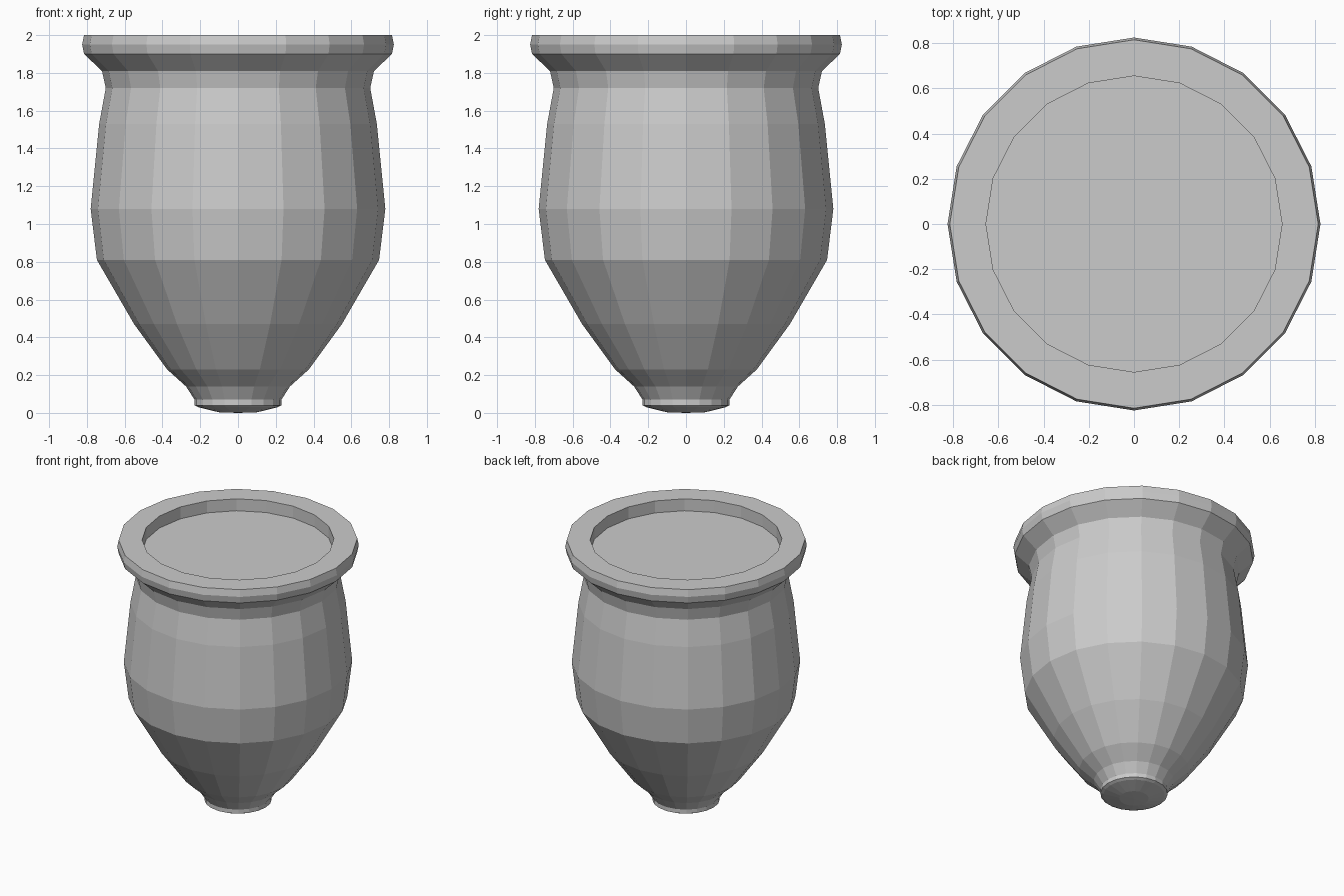
import bpy, bmesh
from math import cos, sin, tau

if "Cube" in bpy.data.objects:
    bpy.data.objects.remove(bpy.data.objects["Cube"])

SIDES = 20

def lathe(name, profile):
    """Revolve an (r, z) profile around z with flat facets; r = 0 makes a pole."""
    bm = bmesh.new()
    rings = []
    for r, z in profile:
        n = SIDES if r > 0 else 1
        rings.append([bm.verts.new((r * cos(tau * i / SIDES), r * sin(tau * i / SIDES), z))
                      for i in range(n)])
    for a, b in zip(rings, rings[1:]):
        for i in range(SIDES):
            j = (i + 1) % SIDES
            if len(a) == 1:
                bm.faces.new((a[0], b[j], b[i]))
            elif len(b) == 1:
                bm.faces.new((a[i], a[j], b[0]))
            else:
                bm.faces.new((a[i], a[j], b[j], b[i]))
    me = bpy.data.meshes.new(name)
    bm.to_mesh(me)
    bm.free()
    ob = bpy.data.objects.new(name, me)
    bpy.context.collection.objects.link(ob)
    return ob

# Pot: foot, belly, neck, flared rim and short inner wall
lathe("pot", [
    (0, 0), (0.10, 0.003), (0.21, 0.03), (0.23, 0.04), (0.23, 0.07),
    (0.275, 0.14), (0.375, 0.23), (0.55, 0.47), (0.747, 0.81), (0.78, 1.08),
    (0.735, 1.53), (0.70, 1.72), (0.72, 1.81), (0.815, 1.90), (0.825, 1.95),
    (0.815, 2.0), (0.655, 2.0), (0.655, 1.91)])

# Flat fill just below the rim
lathe("fill_surface", [(0.655, 1.91), (0, 1.91)])
